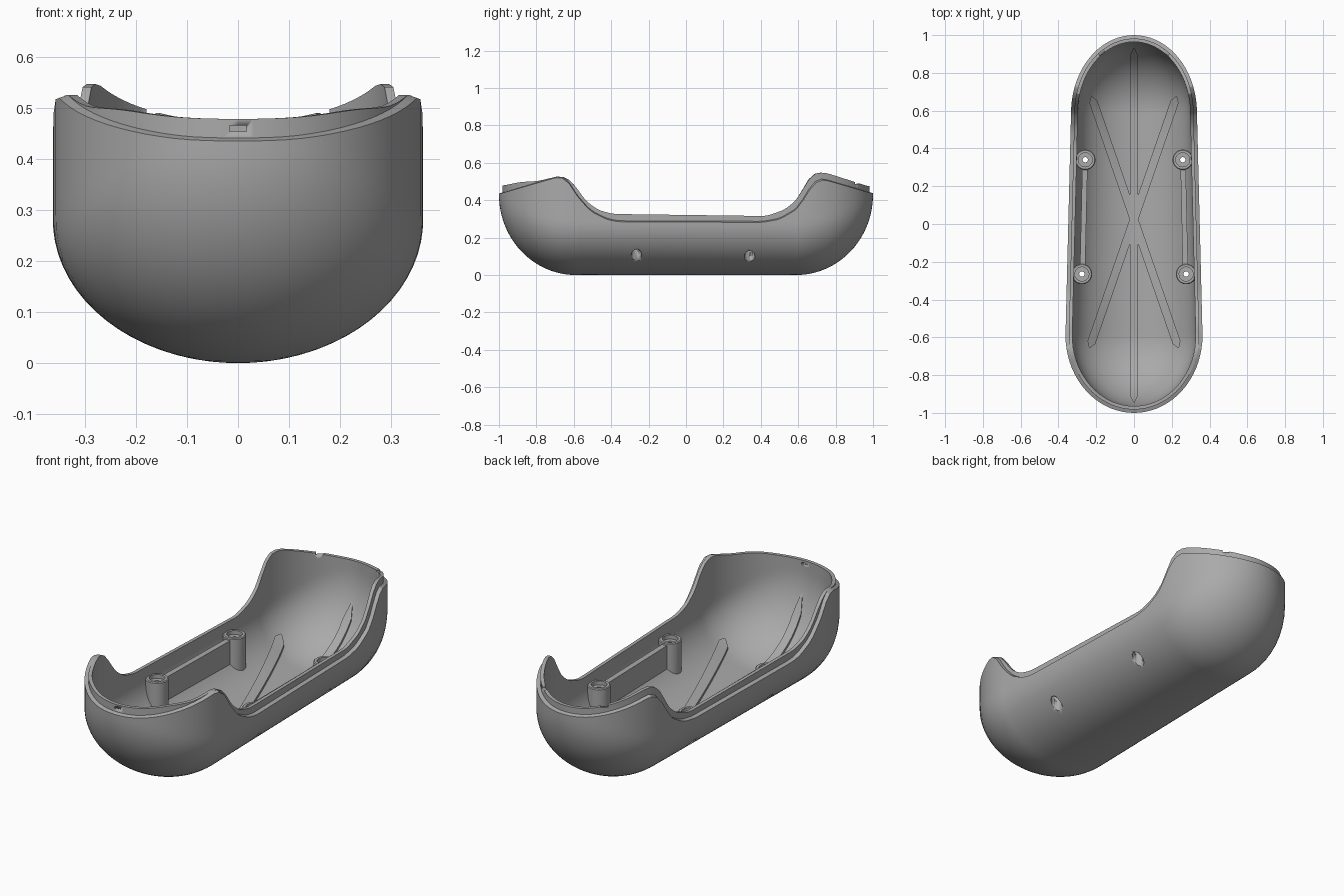
import bpy, bmesh
from math import sin, cos, pi, acos, sqrt, atan2
from mathutils import Matrix, Vector

if "Cube" in bpy.data.objects:
    bpy.data.objects.remove(bpy.data.objects["Cube"])

grey = bpy.data.materials.new("plain_grey")
grey.use_nodes = True
grey.diffuse_color = (0.4, 0.4, 0.4, 1)
grey.node_tree.nodes["Principled BSDF"].inputs["Base Color"].default_value = (0.4, 0.4, 0.4, 1)

SPINE = 0.59      # half length of the straight middle
CAP = 0.41        # length of each rounded end
WALL = 0.036
STEP = 0.018      # ledge width under the lip

# Heights of the body rim and of the raised lip along the length
RIM = [(-1, .433), (-.68, .525), (-.63, .505), (-.59, .43), (-.51, .34), (-.42, .295), (-.36, .284),
       (.41, .281), (.5, .297), (.6, .355), (.65, .44), (.69, .495), (.73, .512), (1, .435)]
LIP = [(-1, .477), (-.9, .497), (-.8, .502), (-.68, .53), (-.63, .515), (-.59, .475), (-.54, .40),
       (-.47, .347), (-.39, .326), (.43, .315), (.53, .35), (.6, .41), (.65, .50), (.69, .545),
       (.75, .548), (1, .472)]


def linear(table, y):
    y = max(-1, min(1, y))
    for (a, za), (b, zb) in zip(table, table[1:]):
        if y <= b:
            return za + (zb - za) * (y - a) / (b - a)
    return table[-1][1]


def height(table, y):
    return sum(linear(table, y + k * 0.008) for k in range(-3, 4)) / 7


def half_width(y):
    return 0.348 - 0.025 * y


def depth(sy):
    return 0.28 + 0.15 * sy * sy


def floor_z(x, y, inset):
    """Height of the hull surface, moved inward by inset, above a plan point."""
    y0 = max(-SPINE, min(SPINE, y))
    u, v = x / (half_width(y0) - inset), (y - y0) / (CAP - inset)
    r = min(1, sqrt(u * u + v * v))
    h = depth(sin(atan2(v, u)))
    return inset + (h - inset) * (1 - sqrt(1 - r * r))


def finish(name, bm, angle=0.5):
    bmesh.ops.remove_doubles(bm, verts=bm.verts, dist=0.00005)
    bmesh.ops.recalc_face_normals(bm, faces=bm.faces)
    mesh = bpy.data.meshes.new(name)
    bm.to_mesh(mesh)
    bm.free()
    ob = bpy.data.objects.new(name, mesh)
    bpy.context.collection.objects.link(ob)
    mesh.materials.append(grey)
    bpy.ops.object.select_all(action='DESELECT')
    ob.select_set(True)
    bpy.context.view_layer.objects.active = ob
    bpy.ops.object.shade_smooth_by_angle(angle=angle)
    return ob


def skin(bm, loops, close_u=True, close_v=False):
    """Bridge equal-length vertex loops with quads."""
    rows = [[bm.verts.new(p) for p in loop] for loop in loops]
    n = len(rows[0])
    for i in range(len(rows) if close_v else len(rows) - 1):
        a, b = rows[i], rows[(i + 1) % len(rows)]
        for j in range(n if close_u else n - 1):
            k = (j + 1) % n
            bm.faces.new((a[j], a[k], b[k], b[j]))
    return rows


# Hull: one wall section carried around a stadium-shaped plan
def wall_line(cx, sy, y0, inset, top, n=24):
    h, w = depth(sy) - inset, half_width(y0) - inset
    top -= inset
    s_end = acos(1 - min(top, h) / h)
    arc = s_end * h
    total = arc + max(0, top - h)
    pts = []
    for i in range(n + 1):
        d = total * i / n
        s = min(d / h, s_end)
        z = h * (1 - cos(s)) + max(0, d - arc)
        pts.append(Vector((w * cx * sin(s), y0 + (CAP - inset) * sy * sin(s), z + inset)))
    return pts


def section(cx, sy, y0):
    y = y0 + CAP * sy
    rim, lip = height(RIM, y), height(LIP, y)
    outer = wall_line(cx, sy, y0, 0, rim)
    ledge = wall_line(cx, sy, y0, STEP, rim + 0.006)[-1]
    lip_edge = wall_line(cx, sy, y0, STEP, lip)[-1]
    inner = wall_line(cx, sy, y0, WALL, lip)
    return outer + [ledge, lip_edge] + inner[::-1]


M, C = 70, 36
stations = [(1, 0, -SPINE + 2 * SPINE * i / M) for i in range(M)]
stations += [(cos(pi * i / C), sin(pi * i / C), SPINE) for i in range(C)]
stations += [(-1, 0, SPINE - 2 * SPINE * i / M) for i in range(M)]
stations += [(-cos(pi * i / C), -sin(pi * i / C), -SPINE) for i in range(C)]
bm = bmesh.new()
skin(bm, [section(*s) for s in stations], close_u=False, close_v=True)
bmesh.ops.remove_doubles(bm, verts=bm.verts, dist=0.00005)
bmesh.ops.dissolve_degenerate(bm, edges=bm.edges, dist=0.00005)
hull = finish("hull_shell", bm)

# Screw holes and lip slots cut from the hull
BOSSES = [(s * x, y) for s in (1, -1) for x, y in ((.258, .34), (.276, -.265))]
bm = bmesh.new()
for x, y in BOSSES:
    bmesh.ops.create_cone(bm, cap_ends=True, segments=32, radius1=.028, radius2=.028, depth=.3,
                          matrix=Matrix.Translation((x, y, .09)))
for x, y, z, turn in ((0, -.98, .46, 0), (.18, .925, .492, -.5), (-.18, .925, .492, .5)):
    bmesh.ops.create_cube(bm, size=1, matrix=Matrix.Translation((x, y, z)) @ Matrix.Rotation(turn, 4, 'Z')
                          @ Matrix.Diagonal((.034, .12, .012, 1)))
cutter = finish("hole_cutter", bm)
cutter.hide_render = True
mod = hull.modifiers.new("holes", 'BOOLEAN')
mod.operation, mod.solver, mod.object = 'DIFFERENCE', 'EXACT', cutter
bpy.context.view_layer.objects.active = hull
bpy.ops.object.modifier_apply(modifier=mod.name)
bpy.data.objects.remove(cutter)

# Screw bosses: stepped tubes whose feet follow the hull
TOP = 0.27


def boss(name, x, y):
    def ring(r, z=None):
        pts = [(x + r * cos(2 * pi * i / 40), y + r * sin(2 * pi * i / 40)) for i in range(40)]
        return [(px, py, floor_z(px, py, STEP) if z is None else z) for px, py in pts]
    bm = bmesh.new()
    skin(bm, [ring(.054), ring(.054, TOP - .004), ring(.05, TOP), ring(.037, TOP), ring(.037, TOP - .02),
              ring(.014, TOP - .02), ring(.014, .2), ring(.028, .2), ring(.028)], close_v=True)
    finish(name, bm)


for (x, y) in BOSSES:
    boss(("left" if x > 0 else "right") + ("_back" if y > 0 else "_front") + "_screw_boss", x, y)


# Ribs and webs: straight strips with a foot buried in the hull
def strip(name, start, end, half, top):
    a, b = Vector(start), Vector(end)
    side = (b - a).normalized().orthogonal() * half
    loops = []
    for i in range(49):
        t = i / 48
        p = a.lerp(b, t)
        d = min(t, 1 - t) * (b - a).length      # rounded tips
        k = sqrt(max(.02, 1 - max(0, 1 - d / half) ** 2))
        l, r = p + side * k, p - side * k
        loops.append([(l.x, l.y, floor_z(l.x, l.y, STEP)), (l.x, l.y, top(l)),
                      (r.x, r.y, top(r)), (r.x, r.y, floor_z(r.x, r.y, STEP))])
    bm = bmesh.new()
    rows = skin(bm, loops)
    bm.faces.new(rows[0])
    bm.faces.new(rows[-1])
    finish(name, bm)


def raised(p):
    return floor_z(p.x, p.y, WALL) + .014


strip("centre_rib", (0, -.945), (0, .93), .022, raised)
for s, label in ((1, "left"), (-1, "right")):
    strip(label + "_diagonal_rib", (s * .235, -.655), (-s * .225, .675), .022, raised)
    strip(label + "_boss_web", (s * .272, -.225), (s * .26, .30), .014, lambda p: TOP - .012)
